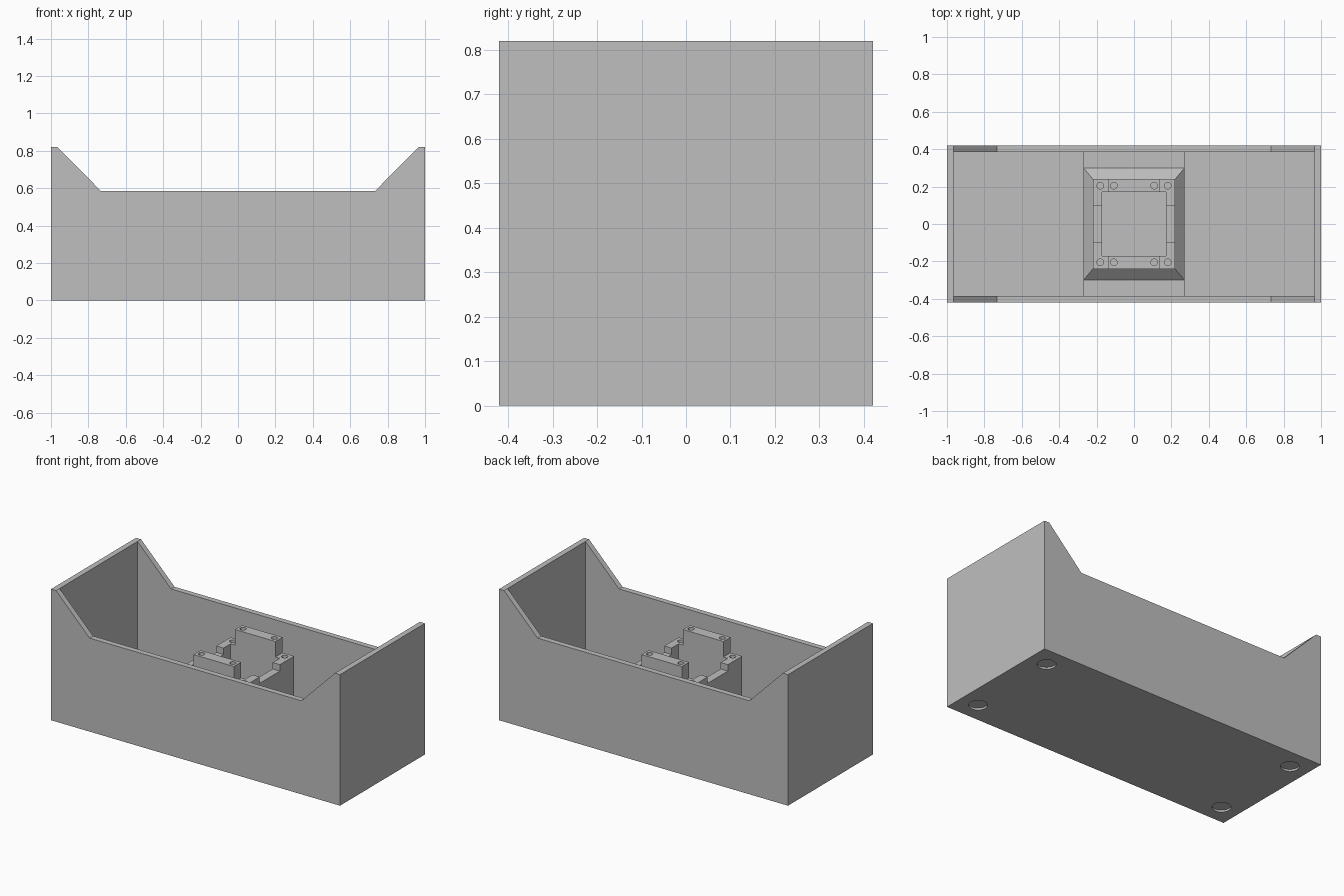
import bpy, bmesh

cube = bpy.data.objects.get("Cube")
if cube:
    bpy.data.objects.remove(cube, do_unlink=True)

grey = bpy.data.materials.new("plain grey")
grey.use_nodes = True
colour = (0.52, 0.52, 0.52, 1)
grey.diffuse_color = colour
grey.node_tree.nodes["Principled BSDF"].inputs["Base Color"].default_value = colour

W, D, H = 1.0, 0.42, 0.82          # half width, half depth, height
WALL, FLOOR = 0.035, 0.04
SLAB, DECK = 0.075, 0.13           # heights under the mount
LEDGE, POST, BAR = 0.435, 0.475, 0.572


def finish(name, bm):
    bmesh.ops.recalc_face_normals(bm, faces=bm.faces)
    mesh = bpy.data.meshes.new(name)
    bm.to_mesh(mesh)
    bm.free()
    mesh.materials.append(grey)
    obj = bpy.data.objects.new(name, mesh)
    bpy.context.scene.collection.objects.link(obj)
    return obj


def prism(name, outline, start, end, axis="z"):
    """Extrude a 2D outline along z, or an xz outline along y."""
    bm = bmesh.new()
    place = (lambda a, b, c: (a, b, c)) if axis == "z" else (lambda a, b, c: (a, c, b))
    face = bm.faces.new([bm.verts.new(place(a, b, start)) for a, b in outline])
    moved = bmesh.ops.extrude_face_region(bm, geom=[face])["geom"]
    verts = [v for v in moved if isinstance(v, bmesh.types.BMVert)]
    bmesh.ops.translate(bm, verts=verts, vec=place(0, 0, end - start))
    return finish(name, bm)


def box(name, x0, x1, y0, y1, z0, z1):
    return prism(name, [(x0, y0), (x1, y0), (x1, y1), (x0, y1)], z0, z1)


def cut(target, cutter):
    mod = target.modifiers.new("cut", "BOOLEAN")
    mod.operation, mod.solver, mod.object = "DIFFERENCE", "EXACT", cutter
    cutter.hide_render = True
    cutter.hide_set(True)


def drills(name, spots, radius, z0, z1):
    """One cutter holding a round drill at each spot."""
    bm = bmesh.new()
    for x, y in spots:
        made = bmesh.ops.create_cone(bm, cap_ends=True, segments=32, radius1=radius,
                                     radius2=radius, depth=z1 - z0)
        bmesh.ops.translate(bm, verts=made["verts"], vec=(x, y, (z0 + z1) / 2))
    return finish(name, bm)


# Outer tub with dipped long sides, hollowed, with four round foot recesses
right_half = [(W, 0), (W, H), (0.965, H), (0.733, 0.585)]
outline = right_half + [(-x, z) for x, z in reversed(right_half)]
tub = prism("tub", outline, -D, D, axis="y")
cut(tub, box("cavity_cutter", WALL - W, W - WALL, WALL - D, D - WALL, FLOOR, 1))
feet = [(sx * 0.88, sy * 0.295) for sx in (-1, 1) for sy in (-1, 1)]
cut(tub, drills("foot_cutter", feet, 0.053, -0.05, 0.012))

# Low slab across the floor and the sloped plinth on it
box("floor_slab", -0.27, 0.27, WALL - D, D - WALL, FLOOR, SLAB)
bm = bmesh.new()
bmesh.ops.create_cube(bm, size=1)
for v in bm.verts:
    top = v.co.z > 0
    v.co.x *= 0.44 if top else 0.54
    v.co.y *= 0.48 if top else 0.60
    v.co.z = DECK if top else SLAB
finish("plinth", bm)

# Mount: corner posts, tall bars front and back, low ledges at the sides
for sx, side in ((1, "left"), (-1, "right")):
    for sy, end in ((-1, "front"), (1, "back")):
        corner = [(0.22, 0.24), (0.14, 0.24), (0.14, 0.17), (0.17, 0.17), (0.17, 0.10), (0.22, 0.10)]
        post = prism(f"{end}_{side}_post", [(sx * x, sy * y) for x, y in corner], DECK, POST)
        cut(post, drills(f"{end}_{side}_post_drill", [(sx * 0.18, sy * 0.205)], 0.018, POST - 0.1, 0.6))
    x0, x1 = sorted((sx * 0.17, sx * 0.22))
    box(f"{side}_ledge", x0, x1, -0.10, 0.10, DECK, LEDGE)
for sy, end in ((-1, "front"), (1, "back")):
    y0, y1 = sorted((sy * 0.17, sy * 0.24))
    bar = box(f"{end}_bar", -0.14, 0.14, y0, y1, DECK, BAR)
    cut(bar, drills(f"{end}_bar_drill", [(x * 0.108, sy * 0.205) for x in (-1, 1)], 0.018, BAR - 0.1, 0.7))
